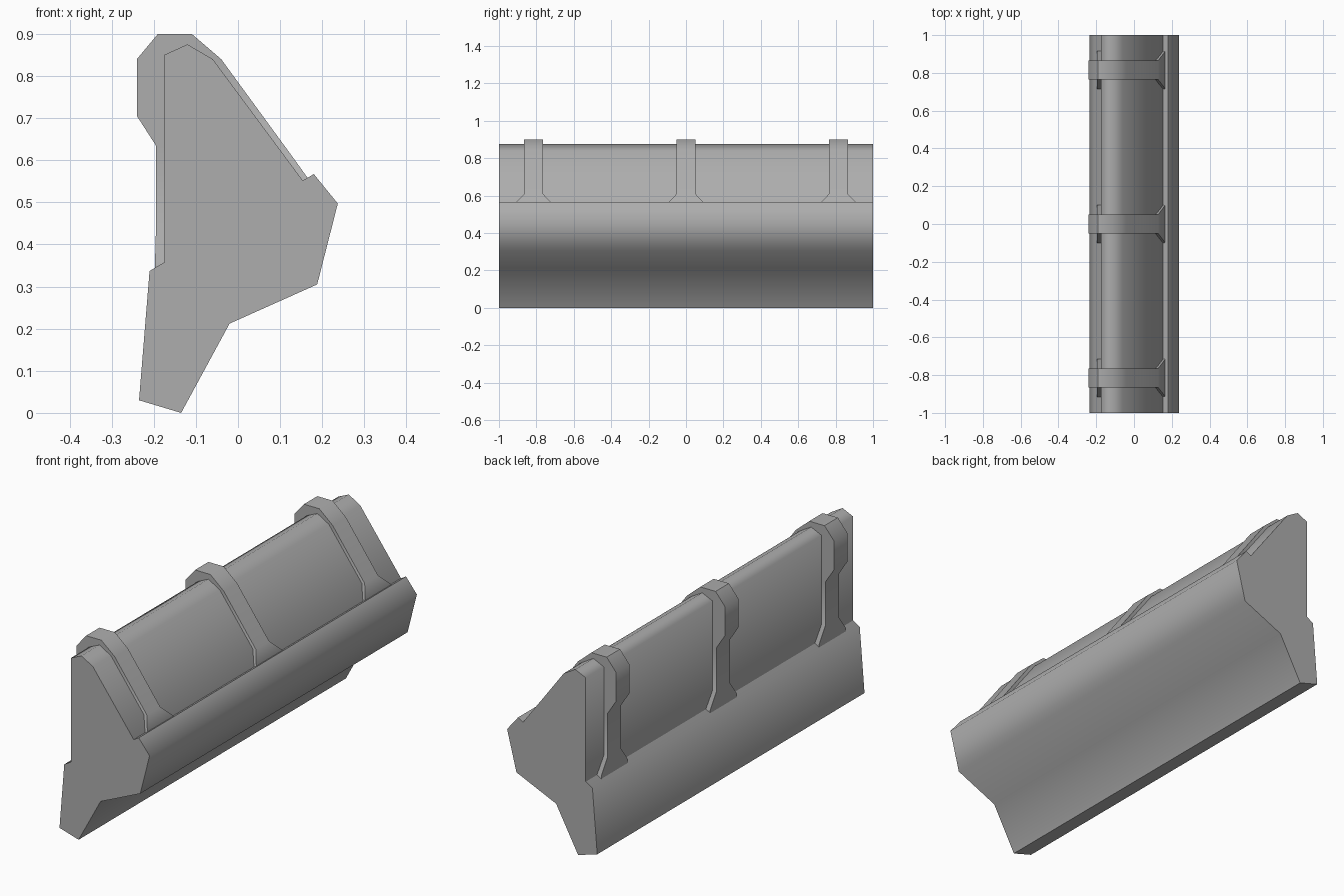
import bpy
import bmesh
import math

cube = bpy.data.objects.get("Cube")
if cube:
    bpy.data.objects.remove(cube, do_unlink=True)

GREY = (0.42, 0.42, 0.42, 1.0)
mat = bpy.data.materials.new("plain_grey")
mat.use_nodes = True
mat.diffuse_color = GREY
mat.node_tree.nodes["Principled BSDF"].inputs["Base Color"].default_value = GREY


def finish(name, bm, angle):
    """Turn a bmesh into a shaded, coloured object."""
    bmesh.ops.recalc_face_normals(bm, faces=bm.faces)
    mesh = bpy.data.meshes.new(name)
    bm.to_mesh(mesh)
    bm.free()
    mesh.materials.append(mat)
    obj = bpy.data.objects.new(name, mesh)
    bpy.context.collection.objects.link(obj)
    bpy.ops.object.select_all(action='DESELECT')
    obj.select_set(True)
    bpy.context.view_layer.objects.active = obj
    bpy.ops.object.shade_smooth_by_angle(angle=math.radians(angle))
    return obj


def loft(bm, rings):
    """Skin a row of equal closed loops and cap both ends."""
    loops = [[bm.verts.new(p) for p in ring] for ring in rings]
    n = len(loops[0])
    for a, b in zip(loops, loops[1:]):
        for i in range(n):
            j = (i + 1) % n
            bm.faces.new((a[i], a[j], b[j], b[i]))
    bm.faces.new(loops[0])
    bm.faces.new(loops[-1])


def beam(name, profile):
    """Extrude an x-z profile along the whole length."""
    bm = bmesh.new()
    loft(bm, [[(x, y, z) for x, z in profile] for y in (-1, 1)])
    return finish(name, bm, 70)


# Overhanging lower base
beam("base", [(-0.235, 0.03), (-0.135, 0.0), (-0.02, 0.212), (0.188, 0.305),
              (0.237, 0.497), (0.18, 0.567), (-0.21, 0.337)])

# Wedge-shaped upper body, sunk a little into the base
beam("upper_body", [(-0.175, 0.3), (-0.175, 0.85), (-0.12, 0.875),
                    (-0.06, 0.84), (0.155, 0.55), (0.155, 0.5)])

# Strap path: outer x, outer z, inner x, inner z, half width
STRAP = [
    (-0.197, 0.335, -0.16, 0.335, 0.1),
    (-0.197, 0.36, -0.16, 0.36, 0.1),
    (-0.195, 0.43, -0.16, 0.43, 0.05),
    (-0.195, 0.635, -0.16, 0.635, 0.05),
    (-0.24, 0.705, -0.16, 0.705, 0.05),
    (-0.24, 0.84, -0.16, 0.82, 0.05),
    (-0.19, 0.9, -0.14, 0.85, 0.05),
    (-0.11, 0.9, -0.11, 0.85, 0.05),
    (-0.04, 0.84, -0.07, 0.82, 0.05),
    (0.128, 0.61, 0.09, 0.6, 0.05),
    (0.166, 0.557, 0.13, 0.54, 0.1),
    (0.166, 0.53, 0.13, 0.51, 0.1),
]

# Three straps with flared feet
for label, y in (("front", -0.815), ("middle", 0.0), ("back", 0.815)):
    bm = bmesh.new()
    loft(bm, [[(ox, y - w, oz), (ox, y + w, oz), (ix, y + w, iz), (ix, y - w, iz)]
              for ox, oz, ix, iz, w in STRAP])
    finish(label + "_strap", bm, 50)
